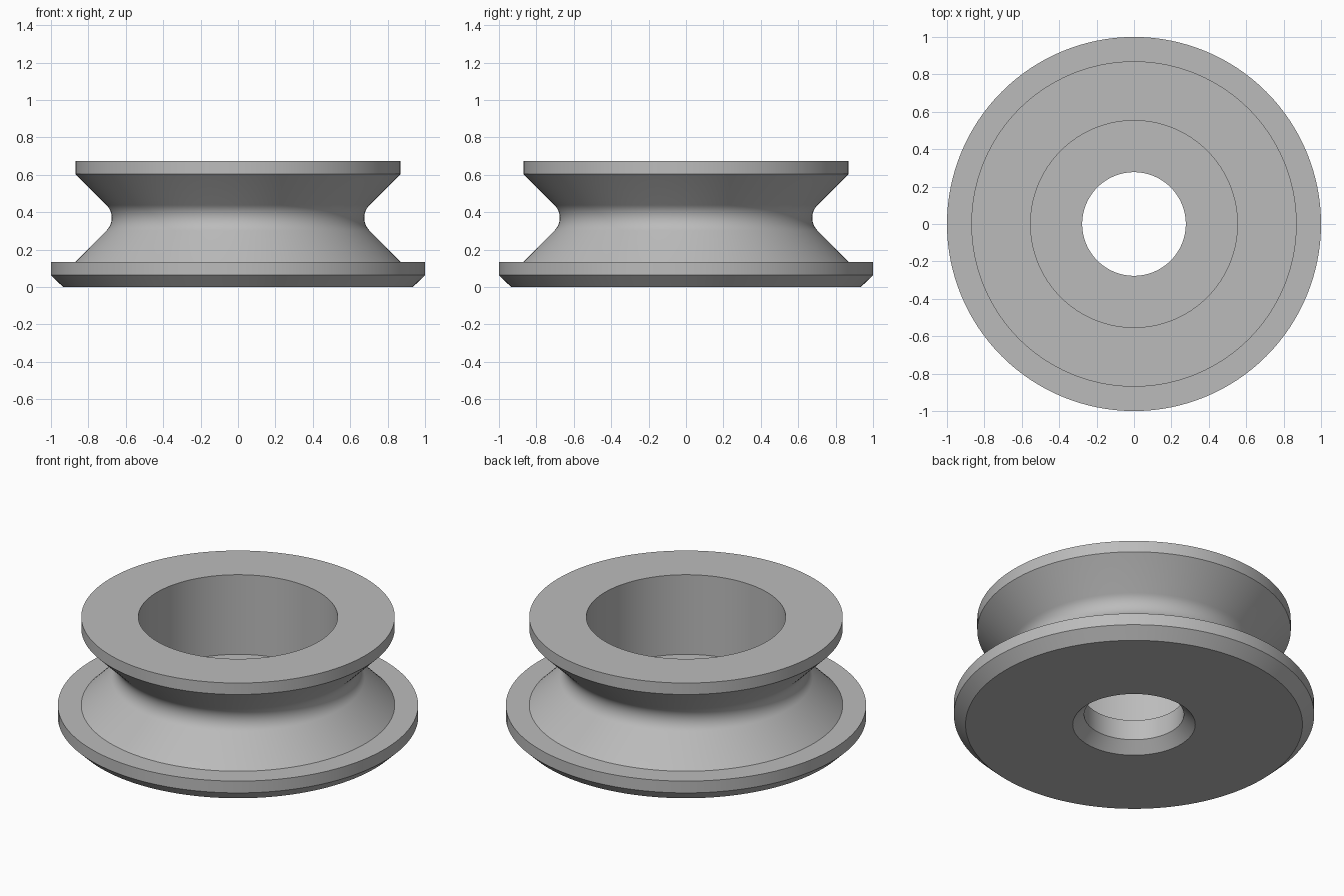
import bpy, bmesh
from math import radians, sin, cos, sqrt, tau

cube = bpy.data.objects.get("Cube")
if cube:
    bpy.data.objects.remove(cube, do_unlink=True)

SEGMENTS = 128

# Plain grey material
grey = bpy.data.materials.new("plain grey")
grey.use_nodes = True
colour = (0.5, 0.5, 0.5, 1)
grey.diffuse_color = colour
grey.node_tree.nodes["Principled BSDF"].inputs["Base Color"].default_value = colour


def lathe(name, profile):
    """Spin a closed (radius, height) profile around the z axis."""
    bm = bmesh.new()
    rings = []
    for i in range(SEGMENTS):
        a = tau * i / SEGMENTS
        rings.append([bm.verts.new((r * cos(a), r * sin(a), z)) for r, z in profile])
    n = len(profile)
    for i, ring in enumerate(rings):
        following = rings[(i + 1) % SEGMENTS]
        for j in range(n):
            k = (j + 1) % n
            bm.faces.new((ring[j], following[j], following[k], ring[k]))
    bmesh.ops.recalc_face_normals(bm, faces=bm.faces)
    mesh = bpy.data.meshes.new(name)
    bm.to_mesh(mesh)
    bm.free()
    mesh.materials.append(grey)
    obj = bpy.data.objects.new(name, mesh)
    bpy.context.collection.objects.link(obj)
    return obj


# Rounded bottom of the 45 degree groove
groove_z, neck_r, rim_r, half_width = 0.37, 0.675, 0.87, 0.235
fillet = (neck_r - (rim_r - half_width)) / (sqrt(2) - 1)
STEPS = 12
groove = []
for i in range(STEPS + 1):
    a = radians(-45 + 90 * i / STEPS)
    groove.append((neck_r + fillet - fillet * cos(a), groove_z + fillet * sin(a)))

# Chamfered lower flange, groove, upper flange, counterbore and bore
profile = [
    (0.34, 0), (0.935, 0), (1, 0.063), (1, 0.135),
    (rim_r, groove_z - half_width), *groove, (rim_r, groove_z + half_width),
    (rim_r, 0.675), (0.553, 0.675), (0.553, 0.187), (0.277, 0.187), (0.277, 0.063),
]
pulley = lathe("grooved_pulley", profile)

# Smooth round faces with sharp rims
bpy.ops.object.select_all(action="DESELECT")
pulley.select_set(True)
bpy.context.view_layer.objects.active = pulley
bpy.ops.object.shade_smooth_by_angle(angle=radians(30))
